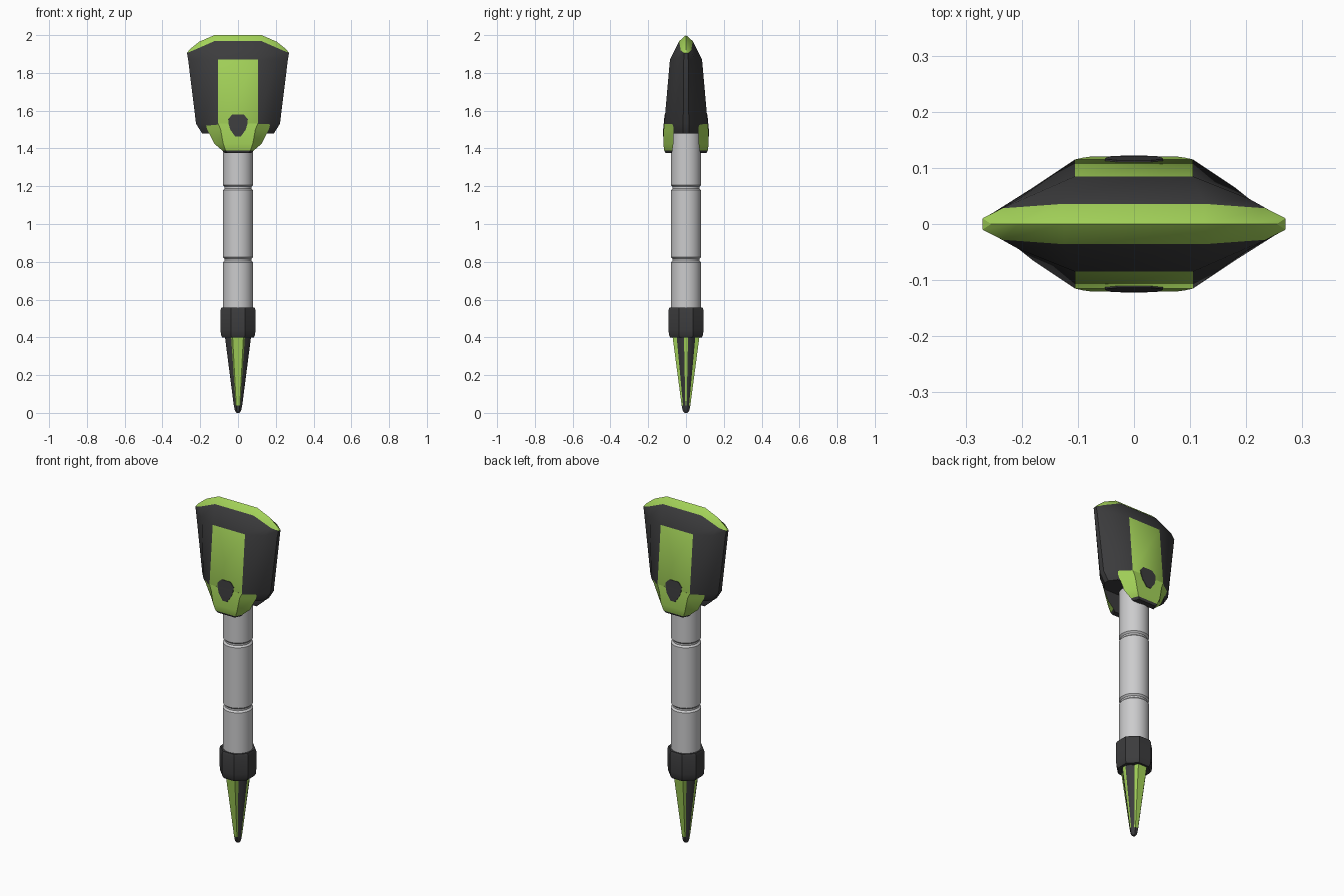
import bpy, bmesh, math

if "Cube" in bpy.data.objects:
    bpy.data.objects.remove(bpy.data.objects["Cube"])


def material(name, rgb):
    m = bpy.data.materials.new(name)
    m.diffuse_color = (*rgb, 1)
    m.use_nodes = True
    m.node_tree.nodes["Principled BSDF"].inputs["Base Color"].default_value = m.diffuse_color
    return m


DARK = material("charcoal", (0.045, 0.045, 0.047))
GREEN = material("lime green", (0.37, 0.65, 0.10))
GREY = material("light grey", (0.60, 0.60, 0.61))


def loft(name, rings, mats, rule=None, cap_bottom=True, cap_top=True, closed=True, angle=28):
    """Skin a stack of rings; rule(level, segment) picks the material of each side face."""
    bm = bmesh.new()
    vs = [[bm.verts.new(p) for p in r] for r in rings]
    n = len(rings[0])
    for l in range(len(rings) - 1):
        for i in range(n if closed else n - 1):
            j = (i + 1) % n
            f = bm.faces.new((vs[l][i], vs[l][j], vs[l + 1][j], vs[l + 1][i]))
            f.material_index = rule(l, i) if rule else 0
    if cap_bottom:
        bm.faces.new(vs[0][::-1])
    if cap_top:
        bm.faces.new(vs[-1])
    bmesh.ops.remove_doubles(bm, verts=bm.verts, dist=1e-5)
    bmesh.ops.recalc_face_normals(bm, faces=bm.faces)
    me = bpy.data.meshes.new(name)
    bm.to_mesh(me)
    bm.free()
    for m in mats:
        me.materials.append(m)
    ob = bpy.data.objects.new(name, me)
    bpy.context.collection.objects.link(ob)
    bpy.ops.object.select_all(action='DESELECT')
    ob.select_set(True)
    bpy.context.view_layer.objects.active = ob
    bpy.ops.object.shade_smooth_by_angle(angle=math.radians(angle))
    return ob


def mirrored(quad):
    """Turn a quarter section (x+, y+) into a full ring."""
    back = quad[::-1]
    return (list(quad) + [(-x, y, z) for x, y, z in back]
            + [(-x, -y, z) for x, y, z in quad] + [(x, -y, z) for x, y, z in back])


def circle(r, z, n=48, turn=0.0):
    return [(r * math.cos(turn + 2 * math.pi * i / n),
             r * math.sin(turn + 2 * math.pi * i / n), z) for i in range(n)]


# Head: wedge with green ridge on top and a green panel front and back
head_quads = [
    [(.19, .015, 1.48), (.16, .055, 1.48), (.10, .09, 1.48)],
    [(.222, .015, 1.53), (.18, .065, 1.53), (.105, .115, 1.53)],
    [(.264, .012, 1.87), (.205, .045, 1.875), (.105, .085, 1.87)],
    [(.270, .010, 1.905), (.235, .028, 1.92), (.125, .036, 1.968)],
    [(.255, 0, 1.925), (.205, 0, 1.965), (.125, 0, 2.0)],
]
loft("head", [mirrored(q) for q in head_quads], [DARK, GREEN],
     lambda l, i: 1 if l == 3 or (l == 1 and i % 6 == 2) else 0, cap_top=False)

# Cheek flaps below the head: (z, face half width, outer y, side half width, inner y)
flap = [(1.376, .055, .108, .07, .075), (1.388, .065, .115, .082, .072),
        (1.425, .078, .120, .125, .067), (1.50, .092, .118, .163, .065),
        (1.532, .105, .115, .172, .070)]
for side, label in ((-1, "front"), (1, "back")):
    rings = [[(-w2, side * yi, z), (-w, side * yo, z), (w, side * yo, z), (w2, side * yi, z)]
             for z, w, yo, w2, yi in flap]
    loft(label + "_flap", rings, [DARK, GREEN], lambda l, i: 1 if l > 0 and i < 3 else 0)

    # Dark badge plate lying on the panel and flap
    rows = [(1.462, .014, .119), (1.50, .041, .118), (1.53, .050, .115),
            (1.555, .052, .1128), (1.58, .030, .1106)]
    loft(label + "_badge", [[(-w, side * (y + .003), z), (w, side * (y + .003), z),
                             (w, side * (y - .004), z), (-w, side * (y - .004), z)]
                            for z, w, y in rows], [DARK])

# Shaft with two grooves
profile = [(.08, .54)]
for g in (.81, 1.193):
    profile += [(.08, g - .014), (.071, g - .005), (.071, g + .005), (.08, g + .014)]
profile += [(.08, 1.485)]
loft("shaft", [circle(r, z) for r, z in profile], [GREY])

# Octagonal collar
k = 1 / math.cos(math.pi / 8)
collar = [(.082, .398), (.090, .412), (.0925, .44), (.0925, .545), (.088, .558)]
loft("collar", [circle(r * k, z, 8, math.pi / 8) for r, z in collar], [DARK])

# Spike: dark faces with raised green ribs, dark tip
section = [(.070, .011), (.058, .034), (.037, .050), (.029, .072)]
spike = [(0, .12), (.012, .24), (.04, .32), (.41, 1.0)]
loft("spike", [mirrored([(x * s, y * s, z) for x, y in section]) for z, s in spike],
     [DARK, GREEN], lambda l, i: 1 if l == 2 and i % 8 in (2, 3, 4, 7) else 0)
